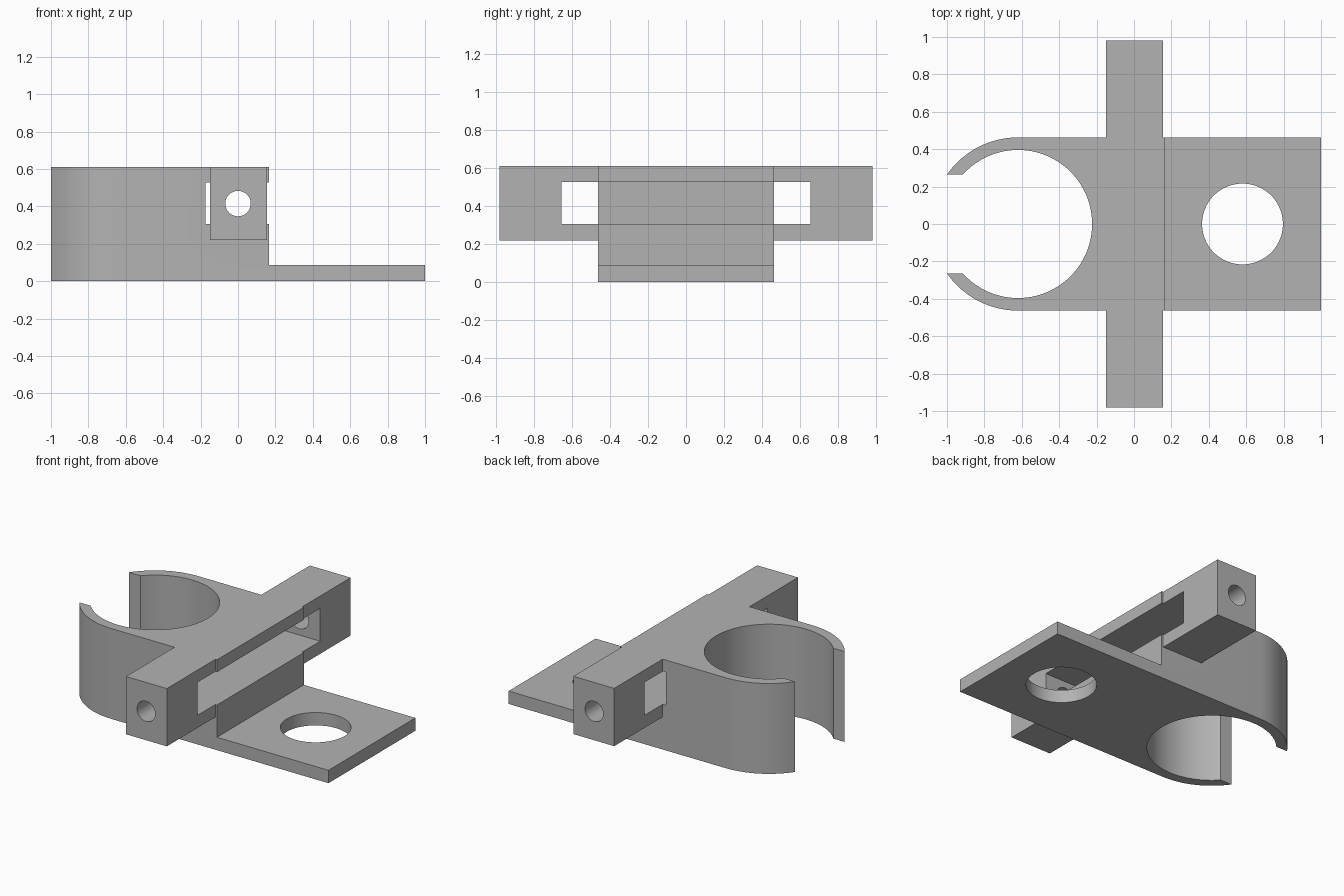
import bpy, bmesh, math
from mathutils import Matrix, Vector

cube = bpy.data.objects.get("Cube")
if cube:
    bpy.data.objects.remove(cube, do_unlink=True)

grey = bpy.data.materials.new("plain grey")
grey.use_nodes = True
COLOUR = (0.45, 0.45, 0.45, 1)
grey.diffuse_color = COLOUR
grey.node_tree.nodes["Principled BSDF"].inputs["Base Color"].default_value = COLOUR


def finish(name, bm):
    bmesh.ops.recalc_face_normals(bm, faces=bm.faces)
    mesh = bpy.data.meshes.new(name)
    bm.to_mesh(mesh)
    bm.free()
    mesh.materials.append(grey)
    obj = bpy.data.objects.new(name, mesh)
    bpy.context.collection.objects.link(obj)
    return obj


def box(name, low, high):
    low, high = Vector(low), Vector(high)
    bm = bmesh.new()
    bmesh.ops.create_cube(bm, size=1, matrix=Matrix.Translation((low + high) / 2)
                          @ Matrix.Diagonal((high - low).to_4d()))
    return finish(name, bm)


def cylinder(name, centre, radius, depth, tilt=0, sides=96):
    bm = bmesh.new()
    bmesh.ops.create_cone(bm, cap_ends=True, segments=sides, radius1=radius,
                          radius2=radius, depth=depth,
                          matrix=Matrix.Translation(centre) @ Matrix.Rotation(tilt, 4, "X"))
    return finish(name, bm)


def combine(target, tool, operation):
    mod = target.modifiers.new(tool.name, "BOOLEAN")
    mod.object, mod.operation, mod.solver = tool, operation, "EXACT"
    bpy.ops.object.select_all(action="DESELECT")
    bpy.context.view_layer.objects.active = target
    target.select_set(True)
    bpy.ops.object.modifier_apply(modifier=mod.name)
    bpy.data.objects.remove(tool, do_unlink=True)


HALF, TOP, CLAMP_X = 0.463, 0.61, -0.62

# Body: straight at the plate end, half round at the clamp end
bm = bmesh.new()
outline = [(1, -HALF), (1, HALF)]
for i in range(49):
    a = math.pi * (0.5 + i / 48)
    outline.append((CLAMP_X + HALF * math.cos(a), HALF * math.sin(a)))
base = bm.faces.new([bm.verts.new((x, y, 0)) for x, y in outline])
extruded = bmesh.ops.extrude_face_region(bm, geom=[base])["geom"]
bmesh.ops.translate(bm, vec=(0, 0, TOP),
                    verts=[v for v in extruded if isinstance(v, bmesh.types.BMVert)])
bracket = finish("clamp_bracket", bm)

# Step down to the thin mounting plate
combine(bracket, box("plate_step", (0.167, -1, 0.087), (1.2, 1, 1)), "DIFFERENCE")

# Cross arm
combine(bracket, box("cross_arm", (-0.15, -0.98, 0.22), (0.155, 0.98, TOP)), "UNION")

# Slot through the arm, holes through the arm ends, plate hole, clamp bore and mouth
cutters = [
    box("arm_slot", (-0.175, -0.655, 0.305), (0.3, 0.655, 0.527)),
    cylinder("arm_hole", (0, 0, 0.415), 0.068, 3, math.pi / 2, 48),
    cylinder("plate_hole", (0.58, 0, 0), 0.216, 1),
    cylinder("clamp_bore", (CLAMP_X, 0, 0.3), 0.396, 2),
    box("clamp_mouth", (-1.3, -0.265, -0.5), (CLAMP_X, 0.265, 1)),
]
for cutter in cutters:
    combine(bracket, cutter, "DIFFERENCE")

bpy.ops.object.shade_smooth_by_angle(angle=math.radians(25))
